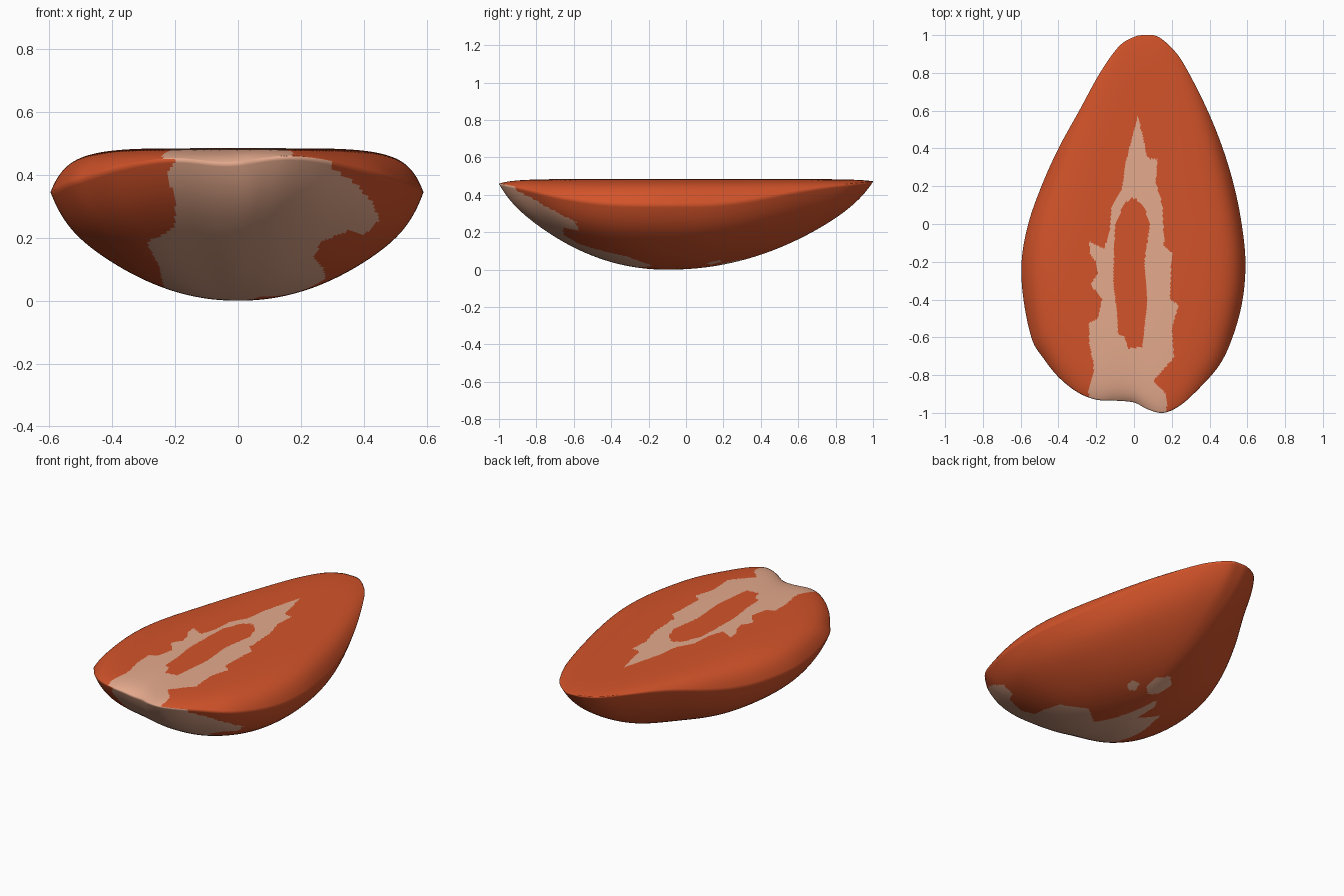
import bpy, bmesh, math
from mathutils import Vector

if "Cube" in bpy.data.objects:
    bpy.data.objects.remove(bpy.data.objects["Cube"])

RINGS, STEPS = 85, 10
CENTRE = Vector((0.0, -0.1))

# outline of the cut fruit seen from above, counter-clockwise
OUTLINE = [(0.59, -0.2), (0.57, 0), (0.53, 0.2), (0.47, 0.4), (0.39, 0.6), (0.29, 0.8),
           (0.22, 0.91), (0.13, 0.99), (0.06, 1.0), (0.0, 0.99), (-0.08, 0.94), (-0.18, 0.8),
           (-0.29, 0.6), (-0.40, 0.4), (-0.49, 0.2), (-0.56, 0), (-0.595, -0.2), (-0.585, -0.4),
           (-0.54, -0.61), (-0.48, -0.71), (-0.40, -0.81), (-0.30, -0.89), (-0.2, -0.93),
           (-0.10, -0.935), (0.0, -0.945), (0.07, -0.98), (0.15, -1.0), (0.23, -0.97),
           (0.32, -0.895), (0.45, -0.75), (0.525, -0.59), (0.575, -0.4)]

# pale core on the cut face
CORE = [(0.02, 0.57), (-0.02, 0.42), (-0.05, 0.3), (-0.06, 0.2), (-0.12, 0.08), (-0.13, -0.05),
        (-0.16, -0.13), (-0.24, -0.09), (-0.23, -0.16), (-0.2, -0.2), (-0.19, -0.26),
        (-0.23, -0.32), (-0.17, -0.4), (-0.19, -0.5), (-0.24, -0.52), (-0.235, -0.65),
        (-0.21, -0.75), (-0.24, -0.88), (-0.24, -1.1), (0.18, -1.1), (0.17, -0.9), (0.1, -0.83),
        (0.21, -0.71), (0.2, -0.55), (0.235, -0.43), (0.19, -0.4), (0.2, -0.15), (0.16, -0.12),
        (0.15, 0.1), (0.115, 0.22), (0.125, 0.34), (0.07, 0.35), (0.05, 0.45)]
HOLLOW = [(0, 0.14), (0.05, 0.1), (0.085, 0), (0.055, -0.2), (0.07, -0.4), (0.045, -0.65),
          (-0.03, -0.66), (-0.05, -0.6), (-0.085, -0.58), (-0.09, -0.48), (-0.11, -0.3),
          (-0.1, 0), (-0.05, 0.11)]

# pale patches on the rounded skin
SKIN_PATCH = [(0.3, -1.1), (0.3, -0.9), (0.38, -0.8), (0.43, -0.7), (0.45, -0.59), (0.4, -0.57),
              (0.36, -0.65), (0.27, -0.66), (0.24, -0.58), (0.27, -0.46), (0.28, -0.31),
              (0.18, -0.18), (0.07, -0.26), (0.02, -0.12), (-0.05, 0.13), (-0.09, 0.08),
              (-0.07, -0.06), (-0.19, 0.0), (-0.23, -0.2), (-0.25, -0.5), (-0.29, -0.64),
              (-0.2, -0.74), (-0.2, -0.85), (-0.23, -0.9), (-0.18, -0.94), (-0.18, -1.1)]
SPOT_A = [(0.08, 0.2), (0.08, 0.28), (0.02, 0.34), (-0.04, 0.27), (-0.02, 0.19), (0.03, 0.16)]
SPOT_B = [(0.16, 0.13), (0.165, 0.18), (0.12, 0.19), (0.1, 0.14), (0.13, 0.11)]


def material(name, rgb):
    m = bpy.data.materials.new(name)
    m.diffuse_color = (*rgb, 1)
    m.use_nodes = True
    m.node_tree.nodes["Principled BSDF"].inputs["Base Color"].default_value = m.diffuse_color
    return m


def smooth_loop(pts):
    """Closed Catmull-Rom curve through the points."""
    out, n = [], len(pts)
    for i in range(n):
        a, b, c, d = (Vector(pts[(i + k) % n]) for k in (-1, 0, 1, 2))
        for s in range(STEPS):
            t = s / STEPS
            out.append(0.5 * (2 * b + (c - a) * t + (2 * a - 5 * b + 4 * c - d) * t * t
                              + (3 * b - a - 3 * c + d) * t ** 3))
    return out


def inside(p, poly):
    hit = False
    for (x1, y1), (x2, y2) in zip(poly, poly[1:] + poly[:1]):
        if (y1 > p.y) != (y2 > p.y) and p.x < (x2 - x1) * (p.y - y1) / (y2 - y1) + x1:
            hit = not hit
    return hit


def is_pale(p, cut_face):
    if cut_face:
        return inside(p, CORE) and not inside(p, HOLLOW)
    return any(inside(p, poly) for poly in (SKIN_PATCH, SPOT_A, SPOT_B))


edge = smooth_loop(OUTLINE)
n = len(edge)
# softened outline, so that the rim's bumps fade out towards the middle
W = 22
soft = [sum((edge[(i + k) % n] for k in range(-W, W + 1)), Vector((0, 0))) / (2 * W + 1)
        for i in range(n)]
soft = [s + (s - CENTRE) * 0.02 for s in soft]
bm = bmesh.new()
TOP = 0.485


def ring(t, cut_face):
    """Scaled copy of the outline on the cut face or on the rounded skin."""
    verts = []
    for e, s in zip(edge, soft):
        d = s.lerp(e, t ** 5) - CENTRE
        lean = abs(d.y / d.length)
        rim = 0.345 + 0.128 * lean ** 4
        if d.y < 0:                                     # dip where the stem was
            rim -= 0.035 * math.exp(-((d.x + 0.03) / 0.14) ** 2)
        if cut_face:
            z = TOP - (TOP - rim) * (0.5 * t ** 6 + 0.5 * t ** 20)
        else:
            bulge = 0.12 + 0.12 * (1 - lean ** 8)
            z = rim * ((1 - bulge) * t ** 2.1 + bulge * t ** 16)
        p = CENTRE + d * t
        verts.append(bm.verts.new((p.x, p.y, z)))
    return verts


# cut face and rounded skin share the rim ring; rings are closer near the rim
rim_ring = ring(1, True)
for cut_face in (True, False):
    outer = rim_ring
    for k in range(RINGS - 1, 0, -1):
        u = k / RINGS
        inner = ring(0.6 * u + 0.4 * math.sin(u * math.pi / 2), cut_face)
        for i in range(n):
            j = (i + 1) % n
            q = (inner[i], outer[i], outer[j], inner[j])
            f = bm.faces.new(q if cut_face else q[::-1])
            f.material_index = int(is_pale(f.calc_center_median(), cut_face))
        outer = inner
    tip = bm.verts.new((CENTRE.x, CENTRE.y, TOP if cut_face else 0))
    for i in range(n):
        t = (outer[i], outer[(i + 1) % n], tip)
        f = bm.faces.new(t if cut_face else t[::-1])
        f.material_index = int(is_pale(f.calc_center_median(), cut_face))

mesh = bpy.data.meshes.new("fruit_half")
bm.to_mesh(mesh)
bm.free()
mesh.materials.append(material("berry red", (0.65, 0.087, 0.023)))
mesh.materials.append(material("pale flesh", (0.78, 0.40, 0.265)))
fruit = bpy.data.objects.new("fruit_half", mesh)
bpy.context.collection.objects.link(fruit)
mesh.shade_smooth()
